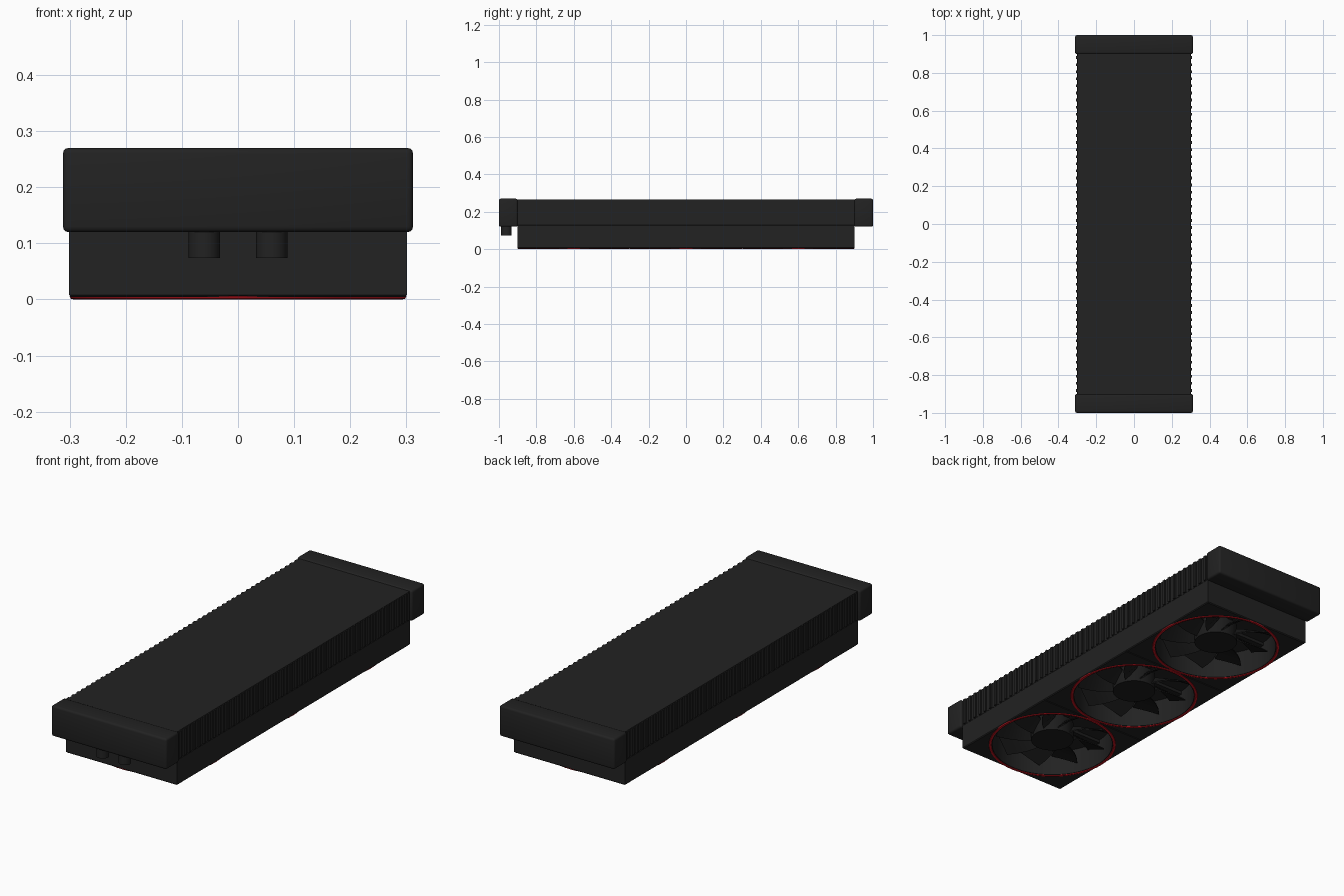
import bpy, bmesh
from math import pi, cos, sin, radians
from mathutils import Matrix, Vector

old = bpy.data.objects.get("Cube")
if old:
    bpy.data.objects.remove(old)


def material(name, rgb):
    m = bpy.data.materials.new(name)
    m.use_nodes = True
    m.diffuse_color = (*rgb, 1)
    m.node_tree.nodes["Principled BSDF"].inputs["Base Color"].default_value = (*rgb, 1)
    return m


BLACK = material("matte black", (0.016, 0.016, 0.016))
DARK = material("fan black", (0.012, 0.012, 0.012))
RED = material("bright red", (0.6, 0.008, 0.015))


def finish(name, bm, mat, smooth=True):
    bmesh.ops.recalc_face_normals(bm, faces=bm.faces)
    mesh = bpy.data.meshes.new(name)
    bm.to_mesh(mesh)
    bm.free()
    mesh.materials.append(mat)
    ob = bpy.data.objects.new(name, mesh)
    bpy.context.collection.objects.link(ob)
    if smooth:
        bpy.ops.object.select_all(action="DESELECT")
        ob.select_set(True)
        bpy.context.view_layer.objects.active = ob
        bpy.ops.object.shade_smooth_by_angle(angle=radians(35))
    return ob


def add_box(bm, lo, hi):
    lo, hi = Vector(lo), Vector(hi)
    mat = Matrix.Translation((lo + hi) / 2) @ Matrix.Diagonal((*(hi - lo), 1))
    return bmesh.ops.create_cube(bm, size=1, matrix=mat)["verts"]


def add_cylinder(bm, r, x, y, z0, z1, sides=32):
    bmesh.ops.create_cone(bm, cap_ends=True, segments=sides, radius1=r, radius2=r,
                          depth=z1 - z0, matrix=Matrix.Translation((x, y, (z0 + z1) / 2)))


def square_loop(half, z, n=64):
    pts = []
    for i in range(n):
        c, s = cos(2 * pi * i / n), sin(2 * pi * i / n)
        k = half / max(abs(c), abs(s))
        pts.append((c * k, s * k, z))
    return pts


def round_loop(r, z, n=64):
    return [(r * cos(2 * pi * i / n), r * sin(2 * pi * i / n), z) for i in range(n)]


def add_rings(bm, loops, y):
    """Skin a closed series of loops into a tube-like solid."""
    rows = [[bm.verts.new((p[0], p[1] + y, p[2])) for p in loop] for loop in loops]
    for a, b in zip(rows, rows[1:] + rows[:1]):
        for i in range(len(a)):
            j = (i + 1) % len(a)
            bm.faces.new((a[i], a[j], b[j], b[i]))


# Radiator core
bm = bmesh.new()
add_box(bm, (-0.299, -0.91, 0.13), (0.299, 0.91, 0.265))
finish("radiator_core", bm, BLACK, False)

# Fins standing proud of the core sides
bm = bmesh.new()
count = 48
for i in range(count):
    y = -0.9 + 1.8 * (i + 0.5) / count
    add_box(bm, (-0.306, y - 0.007, 0.132), (0.306, y + 0.007, 0.264))
finish("side_fins", bm, BLACK, False)

# Rounded end tanks
for name, side in (("front_tank", -1), ("back_tank", 1)):
    bm = bmesh.new()
    add_box(bm, (-0.312, side * 0.95 - 0.05, 0.12), (0.312, side * 0.95 + 0.05, 0.27))
    bmesh.ops.bevel(bm, geom=bm.edges[:], offset=0.01, segments=3, profile=0.5,
                    affect="EDGES")
    finish(name, bm, BLACK)

# Hose ports under the front tank
for name, x in (("right_port", -0.06), ("left_port", 0.06)):
    bm = bmesh.new()
    add_cylinder(bm, 0.028, x, -0.96, 0.074, 0.13)
    finish(name, bm, BLACK)

# Three fans
for name, y in (("front", -0.6), ("middle", 0), ("back", 0.6)):
    # Square frame with a round opening
    bm = bmesh.new()
    add_rings(bm, [square_loop(0.297, 0.004), square_loop(0.301, 0.008),
                   square_loop(0.301, 0.127), square_loop(0.298, 0.13),
                   round_loop(0.283, 0.13), round_loop(0.283, 0.004)], y)
    finish(name + "_fan_frame", bm, BLACK)

    # Red trim ring
    bm = bmesh.new()
    profile = [(0.293 + 0.007 * cos(a * pi / 4), 0.005 + 0.005 * sin(a * pi / 4))
               for a in range(8)]
    add_rings(bm, [round_loop(r, z) for r, z in profile], y)
    finish(name + "_fan_ring", bm, RED)

    # Hub and rear struts
    bm = bmesh.new()
    add_cylinder(bm, 0.1, 0, y, 0.03, 0.115)
    finish(name + "_fan_hub", bm, DARK)
    bm = bmesh.new()
    add_box(bm, (-0.285, y - 0.012, 0.113), (0.285, y + 0.012, 0.128))
    add_box(bm, (-0.012, y - 0.285, 0.112), (0.012, y + 0.285, 0.127))
    finish(name + "_fan_struts", bm, DARK, False)

    # Pitched, swept blades
    bm = bmesh.new()
    blades, steps = 9, 5
    for b in range(blades):
        rows = []
        for s in range(steps):
            t = s / (steps - 1)
            r = 0.09 + 0.175 * t
            mid = 2 * pi * b / blades + 0.3 * t
            width = 0.27 - 0.03 * t
            row = []
            for side, z in ((-1, 0.04), (1, 0.095)):
                a = mid + side * width
                for dz in (0, 0.006):
                    row.append(bm.verts.new((r * cos(a), y + r * sin(a), z + dz)))
            rows.append([row[0], row[2], row[3], row[1]])
        for p, q in zip(rows, rows[1:]):
            for i in range(4):
                j = (i + 1) % 4
                bm.faces.new((p[i], p[j], q[j], q[i]))
        bm.faces.new(rows[0])
        bm.faces.new(rows[-1])
    finish(name + "_fan_blades", bm, DARK)
